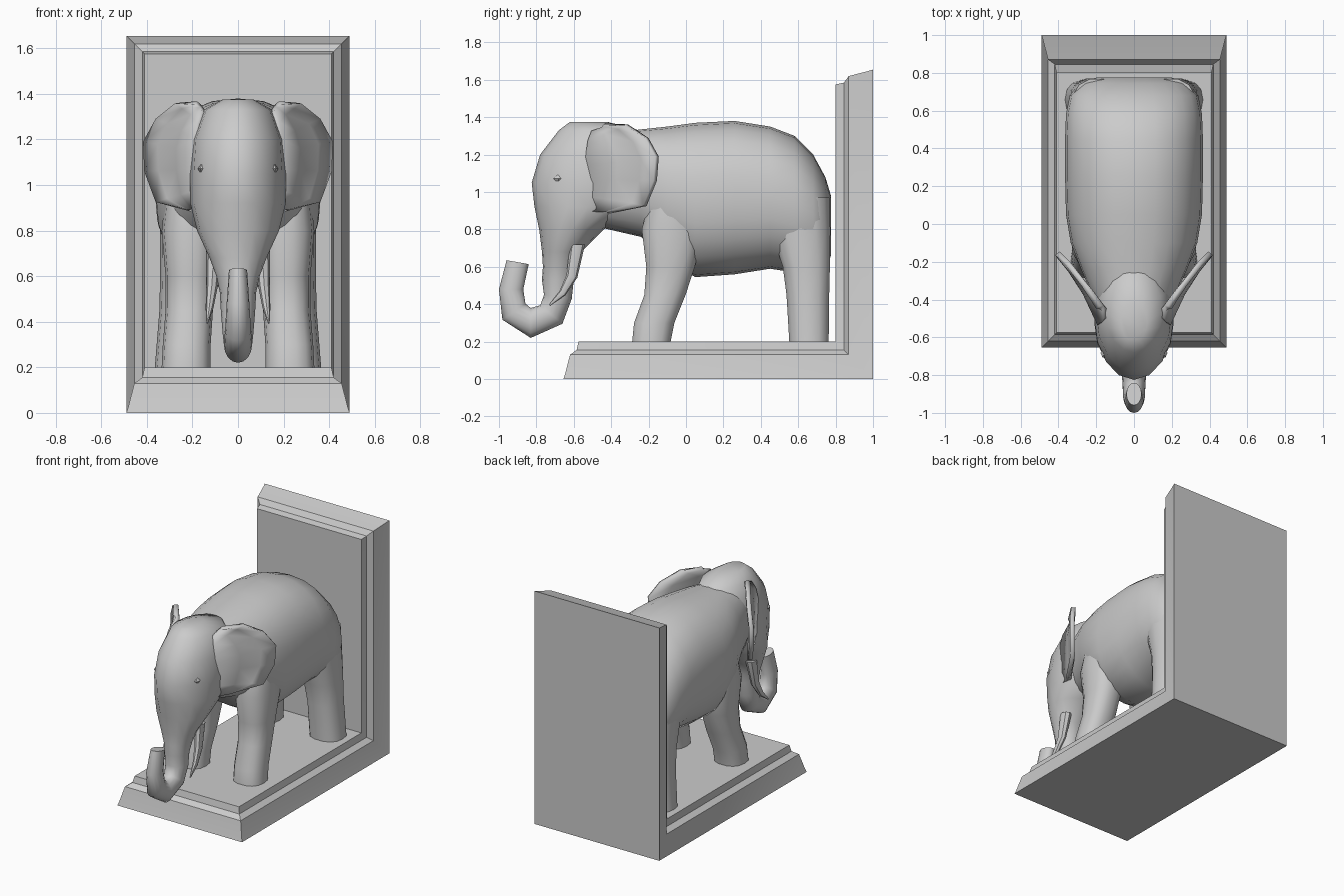
import bpy, bmesh
from math import cos, sin, pi, radians
from mathutils import Vector

if "Cube" in bpy.data.objects:
    bpy.data.objects.remove(bpy.data.objects["Cube"])


def finish(name, bm, mirror=False, angle=40, thick=0):
    bmesh.ops.recalc_face_normals(bm, faces=bm.faces)
    me = bpy.data.meshes.new(name)
    bm.to_mesh(me)
    bm.free()
    ob = bpy.data.objects.new(name, me)
    bpy.context.collection.objects.link(ob)
    bpy.ops.object.select_all(action='DESELECT')
    ob.select_set(True)
    bpy.context.view_layer.objects.active = ob
    bpy.ops.object.shade_smooth_by_angle(angle=radians(angle))
    if thick:
        m = ob.modifiers.new("Thickness", 'SOLIDIFY')
        m.thickness, m.offset = thick, 0
    if mirror:
        ob.modifiers.new("Mirror", 'MIRROR')
    return ob


def loft(name, rings, n=16, power=2.0, **kw):
    """Skin rings (x, y, z, rx, r2, tilt); second axis is (0, cos, sin) of tilt."""
    bm = bmesh.new()
    loops = []
    for x, y, z, rx, r2, tilt in rings:
        t = radians(tilt)
        loop = []
        for i in range(n):
            c, s = cos(2 * pi * i / n), sin(2 * pi * i / n)
            u = rx * abs(c) ** (2 / power) * (1 if c > 0 else -1)
            v = r2 * abs(s) ** (2 / power) * (1 if s > 0 else -1)
            loop.append(bm.verts.new((x + u, y + v * cos(t), z + v * sin(t))))
        loops.append(loop)
    for a, b in zip(loops, loops[1:]):
        for i in range(n):
            j = (i + 1) % n
            bm.faces.new((a[i], a[j], b[j], b[i]))
    bm.faces.new(loops[0])
    bm.faces.new(loops[-1])
    return finish(name, bm, **kw)


def leg(name, rows):
    """Leg from rows (z, y0, y1, x0, x1), mirrored to the other side."""
    loft(name, [((x0 + x1) / 2, (y0 + y1) / 2, z, (x1 - x0) / 2, (y1 - y0) / 2, 0)
                for z, y0, y1, x0, x1 in rows], n=14, power=2.4, mirror=True)


# L-shaped stand with stepped moulding: (depth from outer face, inset)
bm = bmesh.new()
levels = []
for d, e in [(0, 0), (.025, .008), (.13, .035), (.155, .07), (.2, .08)]:
    w, f, top = .49 - e, -.655 + e, 1.655 - e
    pts = [(-w, f, d), (w, f, d), (w, 1 - d, d), (w, 1 - d, top),
           (-w, 1 - d, top), (-w, 1 - d, d)]
    levels.append([bm.verts.new(p) for p in pts])
for a, b in zip(levels, levels[1:]):
    for i in range(6):
        j = (i + 1) % 6
        bm.faces.new((a[i], a[j], b[j], b[i]))
for lv in (levels[0], levels[-1]):
    bm.faces.new((lv[0], lv[1], lv[2], lv[5]))
    bm.faces.new((lv[5], lv[2], lv[3], lv[4]))
finish("bookend_stand", bm, angle=25)

# Body: y, top, bottom, half width
body = [(-.5, 1.30, .82, .17), (-.24, 1.335, .76, .28), (-.1, 1.35, .63, .335),
        (.05, 1.37, .545, .36), (.26, 1.38, .56, .365), (.45, 1.35, .59, .365),
        (.58, 1.30, .57, .36), (.68, 1.2, .56, .34), (.745, 1.08, .58, .29),
        (.775, .98, .66, .2)]
loft("body", [(0, y, (t + b) / 2, w, (t - b) / 2, 90) for y, t, b, w in body],
     n=24, power=2.3, angle=60)

# Head rows: z, front, back, half width; then the curling trunk
head = [(1.375, -.62, -.42, .07), (1.33, -.68, -.25, .15), (1.2, -.78, -.17, .2),
        (1.05, -.825, -.17, .21), (.92, -.81, -.24, .21), (.8, -.785, -.44, .18),
        (.68, -.77, -.56, .125), (.6, -.765, -.585, .095)]
rings = [(0, (f + b) / 2, z, w, (b - f) / 2, 0) for z, f, b, w in head]
trunk = [(-.685, .53, .08, .085, 0), (-.685, .44, .075, .075, -8),
         (-.72, .345, .067, .077, -40), (-.83, .30, .062, .08, -90),
         (-.92, .36, .057, .075, -145), (-.935, .48, .05, .065, -180),
         (-.90, .625, .04, .06, -190)]
loft("head_and_trunk", rings + [(0, *r) for r in trunk], angle=60)

# Legs
leg("front_leg", [(.2, -.29, -.08, .12, .335), (.3, -.28, -.06, .12, .33),
                  (.45, -.225, .0, .11, .318), (.6, -.215, .05, .10, .318),
                  (.8, -.24, .1, .08, .335), (.95, -.2, .08, .08, .32)])
leg("rear_leg", [(.2, .55, .765, .13, .365), (.45, .535, .768, .12, .345),
                 (.6, .515, .772, .10, .342), (.8, .45, .775, .06, .342),
                 (.97, .42, .77, .06, .335)])

# Ears: rows from root to rim
root = [(.15, -.50, 1.32), (.17, -.52, 1.27), (.18, -.53, 1.2), (.18, -.53, 1.14),
        (.18, -.53, 1.07), (.18, -.53, .98), (.18, -.53, .9)]
rim = [(.19, -.44, 1.36), (.265, -.32, 1.36), (.35, -.21, 1.29), (.405, -.155, 1.19),
       (.40, -.165, 1.06), (.35, -.22, .925), (.22, -.42, .89)]
bm = bmesh.new()
rows = []
for t, dip in ((0, 0), (.4, .02), (.75, .015), (1, 0)):
    rows.append([bm.verts.new(Vector(a).lerp(Vector(b), t) + Vector((-dip / 2, dip, 0)))
                 for a, b in zip(root, rim)])
for a, b in zip(rows, rows[1:]):
    for i in range(6):
        bm.faces.new((a[i], a[i + 1], b[i + 1], b[i]))
finish("ear", bm, mirror=True, thick=.03)

# Tusks and eyes
loft("tusk", [(.105, -.58, .72, .035, .04, 0), (.115, -.61, .55, .025, .03, -15),
              (.125, -.66, .46, .017, .02, -40), (.135, -.73, .395, .004, .005, -50)],
     n=8, mirror=True)
loft("eye", [(.155, -.682, 1.045, .004, .004, 0), (.155, -.682, 1.072, .022, .03, 0),
             (.155, -.682, 1.095, .004, .004, 0)], n=6, mirror=True)
